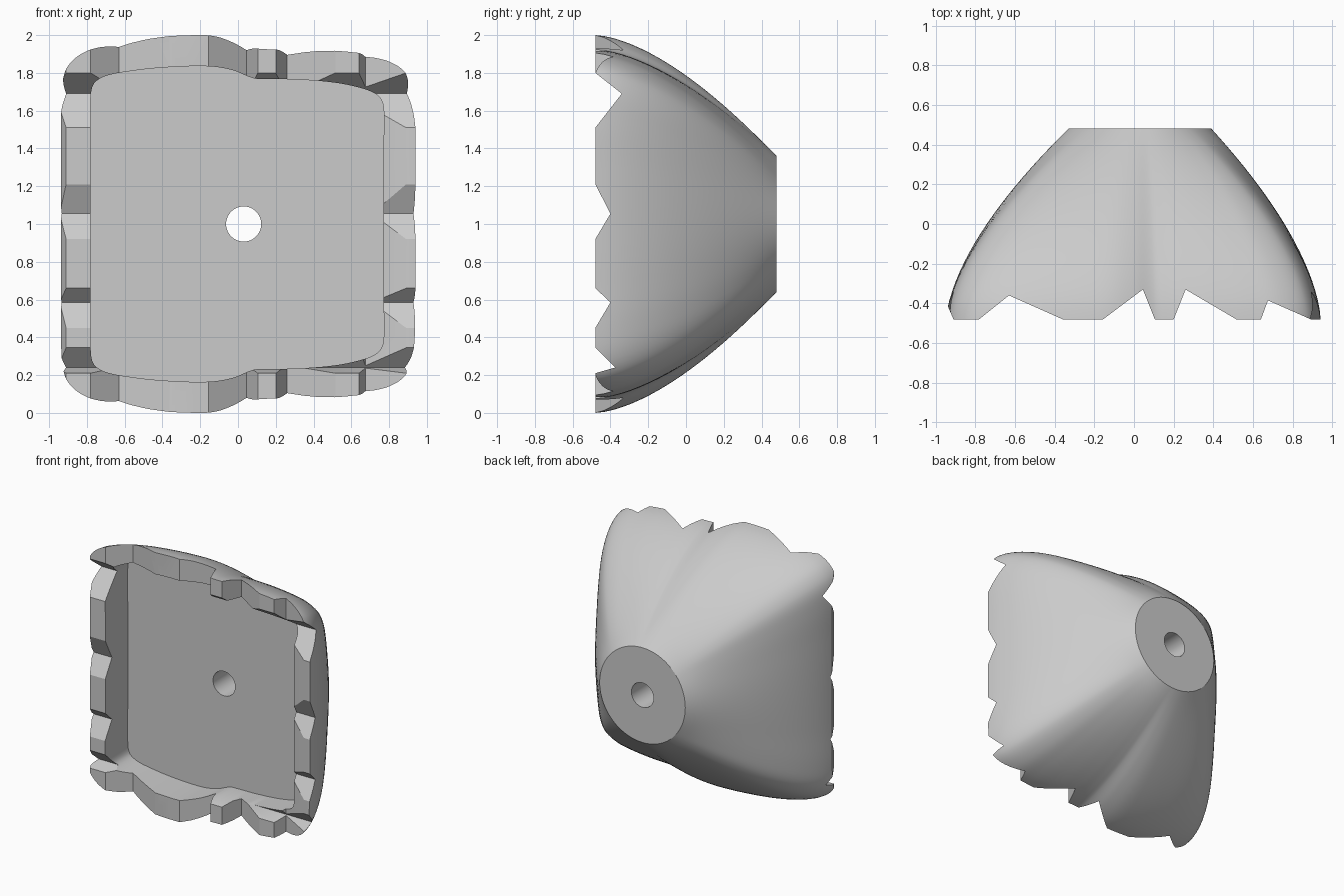
import bpy, bmesh, math
from mathutils import Vector

cube = bpy.data.objects.get("Cube")
if cube:
    bpy.data.objects.remove(cube)

FRONT, BACK, FLOOR = -0.48, 0.48, -0.21
AXIS_X, AXIS_Z, BACK_RADIUS = 0.03, 1.0, 0.36

grey = bpy.data.materials.new("plain_grey")
grey.use_nodes = True
grey.diffuse_color = (0.6, 0.6, 0.6, 1)
grey.node_tree.nodes["Principled BSDF"].inputs["Base Color"].default_value = (0.6, 0.6, 0.6, 1)


def smooth_outline(upper_half, steps=6):
    """Closed smooth loop through the upper points and their mirror below mid height."""
    pts = [Vector(p) for p in upper_half]
    pts += [Vector((p.x, 2 * AXIS_Z - p.y)) for p in reversed(pts[1:-1])]
    n, loop = len(pts), []
    for i in range(n):
        a, b, c, d = (pts[(i + k) % n] for k in (-1, 0, 1, 2))
        # limit tangents by segment length so that uneven spacing does not overshoot
        span = (c - b).length
        m0 = (c - a) * span / ((c - b).length + (b - a).length)
        m1 = (d - b) * span / ((d - c).length + (c - b).length)
        for s in range(steps):
            t = s / steps
            loop.append(b * (2*t**3 - 3*t**2 + 1) + m0 * (t**3 - 2*t**2 + t)
                        + c * (3*t**2 - 2*t**3) + m1 * (t**3 - t**2))
    return loop


def loft(name, rings):
    """Solid through equally sized rings of points, with flat end caps."""
    bm = bmesh.new()
    rows = [[bm.verts.new(p) for p in ring] for ring in rings]
    n = len(rows[0])
    for r0, r1 in zip(rows, rows[1:]):
        for i in range(n):
            j = (i + 1) % n
            bm.faces.new((r0[i], r0[j], r1[j], r1[i]))
    bm.faces.new(rows[0])
    bm.faces.new(rows[-1])
    bmesh.ops.recalc_face_normals(bm, faces=bm.faces)
    mesh = bpy.data.meshes.new(name)
    bm.to_mesh(mesh)
    bm.free()
    mesh.materials.append(grey)
    obj = bpy.data.objects.new(name, mesh)
    bpy.context.scene.collection.objects.link(obj)
    return obj


def cut(body, cutter):
    cutter.hide_render = True
    mod = body.modifiers.new("cut", 'BOOLEAN')
    mod.operation, mod.solver, mod.object = 'DIFFERENCE', 'EXACT', cutter
    bpy.context.view_layer.objects.active = body
    bpy.ops.object.modifier_apply(modifier=mod.name)
    bpy.data.objects.remove(cutter)


# Outer shell: wavy rounded square at the front narrowing to a disc at the back
outer = smooth_outline([
    (-0.945, 1), (-0.945, 1.35), (-0.945, 1.65), (-0.925, 1.79), (-0.86, 1.88),
    (-0.75, 1.935), (-0.6, 1.97), (-0.4, 1.992), (-0.2, 2), (-0.1, 1.993),
    (0, 1.968), (0.1, 1.93), (0.16, 1.925), (0.26, 1.925), (0.42, 1.922), (0.6, 1.91),
    (0.75, 1.885), (0.87, 1.82), (0.92, 1.72), (0.938, 1.55), (0.94, 1.3), (0.94, 1)])


def shell_ring(u):
    swell = 1 - u ** 1.6
    ring = []
    for p in outer:
        ang = math.atan2(p.y - AXIS_Z, p.x - AXIS_X)
        disc = Vector((AXIS_X + BACK_RADIUS * math.cos(ang), AXIS_Z + BACK_RADIUS * math.sin(ang)))
        q = disc.lerp(p, swell)
        ring.append((q.x, FRONT + (BACK - FRONT) * u, q.y))
    return ring


body = loft("tapered_shell", [shell_ring(i / 20) for i in range(21)])

# Straight-walled pocket in the front
pocket = smooth_outline([
    (-0.78, 1), (-0.78, 1.4), (-0.78, 1.66), (-0.765, 1.74), (-0.71, 1.78), (-0.6, 1.805),
    (-0.4, 1.828), (-0.16, 1.835), (-0.03, 1.815), (0.08, 1.772), (0.14, 1.768),
    (0.3, 1.765), (0.5, 1.75), (0.65, 1.72), (0.74, 1.68), (0.77, 1.62), (0.77, 1.4), (0.77, 1)])
cut(body, loft("pocket_cutter", [[(p.x, y, p.y) for p in pocket] for y in (FRONT - 0.2, FLOOR)]))

# Round hole along the axis
circle = [(math.cos(a), math.sin(a)) for a in (i * math.tau / 48 for i in range(48))]
cut(body, loft("hole_cutter", [[(AXIS_X + 0.093 * c, y, AXIS_Z + 0.093 * s) for c, s in circle]
                               for y in (-0.4, 0.7)]))


def notch(start, tip, depth, end, across_x):
    """V-shaped groove over the whole rim, spaced along x or along z."""
    section = [(start, FRONT - 0.1), (start, FRONT), (tip, depth), (end, FRONT), (end, FRONT - 0.1)]
    if across_x:
        rings = [[(a, y, z) for a, y in section] for z in (-0.2, 2.2)]
    else:
        rings = [[(x, y, a) for a, y in section] for x in (-1.2, 1.2)]
    cut(body, loft("notch_cutter", rings))


# Notches in the top and bottom rims
for n in [(-1.1, -1, -0.27, -0.91), (-0.78, -0.63, -0.36, -0.36), (-0.155, 0.045, -0.33, 0.105),
          (0.2, 0.26, -0.33, 0.515), (0.64, 0.675, -0.385, 0.89)]:
    notch(*n, True)

# Notches in the side rims
for n in [(1.51, 1.69, -0.34, 1.8), (0.92, 1.055, -0.4, 1.21),
          (0.45, 0.585, -0.4, 0.66), (0.21, 0.24, -0.375, 0.345)]:
    notch(*n, False)

bpy.ops.object.select_all(action='DESELECT')
body.select_set(True)
bpy.context.view_layer.objects.active = body
bpy.ops.object.shade_smooth_by_angle(angle=math.radians(25))
